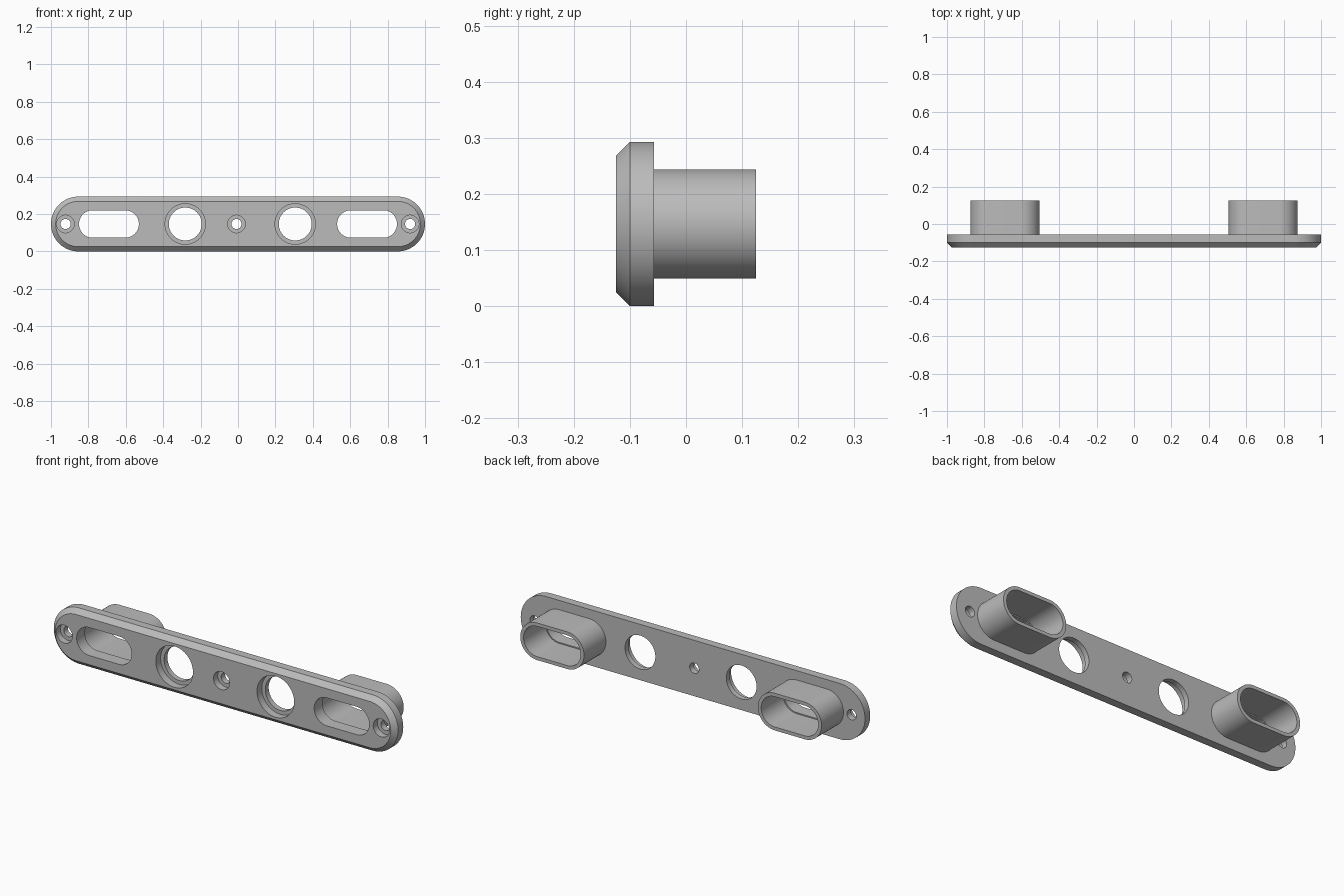
import bpy, bmesh
from math import cos, sin, pi

cube = bpy.data.objects.get("Cube")
if cube:
    bpy.data.objects.remove(cube, do_unlink=True)

mat = bpy.data.materials.new("plain grey")
mat.use_nodes = True
GREY = (0.5, 0.5, 0.5, 1)
mat.diffuse_color = GREY
mat.node_tree.nodes["Principled BSDF"].inputs["Base Color"].default_value = GREY

ZC = 0.1465                                  # height of the centre line
FRONT, BEVEL, BACK, END = -0.125, -0.1, -0.057, 0.125
SEG = 32                                     # segments per half circle


def ring(bm, cx, half, r, y):
    """Stadium outline in the xz plane; a circle when half equals r."""
    s = half - r
    pts = []
    for side in (1, -1):
        n = SEG + 1 if s > 0 else SEG
        for i in range(n):
            a = -pi / 2 + pi * i / SEG
            pts.append((cx + side * (s + r * cos(a)), y, ZC + side * r * sin(a)))
    return [bm.verts.new(p) for p in pts]


def loft(name, cx, sections, hollow=False):
    """Join (half length, radius, y) outlines into a solid or a closed tube."""
    bm = bmesh.new()
    rings = [ring(bm, cx, *s) for s in sections]
    pairs = list(zip(rings, rings[1:]))
    if hollow:
        pairs.append((rings[-1], rings[0]))
    else:
        bm.faces.new(rings[0])
        bm.faces.new(rings[-1])
    for a, b in pairs:
        n = len(a)
        for i in range(n):
            j = (i + 1) % n
            bm.faces.new((a[i], a[j], b[j], b[i]))
    bmesh.ops.recalc_face_normals(bm, faces=bm.faces)
    me = bpy.data.meshes.new(name)
    bm.to_mesh(me)
    bm.free()
    me.materials.append(mat)
    ob = bpy.data.objects.new(name, me)
    bpy.context.collection.objects.link(ob)
    return ob


def activate(ob):
    bpy.ops.object.select_all(action="DESELECT")
    ob.select_set(True)
    bpy.context.view_layer.objects.active = ob


def cut(ob, cx, sections):
    cutter = loft("cutter", cx, sections)
    cutter.hide_render = True
    mod = ob.modifiers.new("hole", "BOOLEAN")
    mod.operation = "DIFFERENCE"
    mod.solver = "EXACT"
    mod.object = cutter
    activate(ob)
    bpy.ops.object.modifier_apply(modifier=mod.name)
    bpy.data.objects.remove(cutter, do_unlink=True)


def stepped_hole(ob, cx, r_front, r_back, depth):
    y = FRONT + depth
    cut(ob, cx, [(r_front, r_front, FRONT - 0.05), (r_front, r_front, y),
                 (r_back, r_back, y), (r_back, r_back, BACK + 0.05)])


# Rounded plate with a chamfered front edge
plate = loft("plate", 0, [(0.975, ZC - 0.025, FRONT), (1, ZC, BEVEL), (1, ZC, BACK)])

# Long slots
for x in (-0.69, 0.69):
    cut(plate, x, [(0.16, 0.0735, FRONT - 0.05), (0.16, 0.0735, BACK + 0.05)])

# Large stepped holes and small screw holes
for x in (-0.282, 0.306):
    stepped_hole(plate, x, 0.108, 0.088, 0.04)
for x in (-0.922, -0.008, 0.92):
    stepped_hole(plate, x, 0.047, 0.027, 0.035)

# Hollow sleeves behind the slots
parts = [plate]
for name, x in (("right_sleeve", -0.69), ("left_sleeve", 0.69)):
    outer, inner = (0.185, 0.0975), (0.166, 0.0795)
    parts.append(loft(name, x, [(*outer, BACK), (*outer, END),
                                (*inner, END), (*inner, BACK)], hollow=True))

for ob in parts:
    activate(ob)
    bpy.ops.object.shade_smooth_by_angle(angle=pi / 6)
